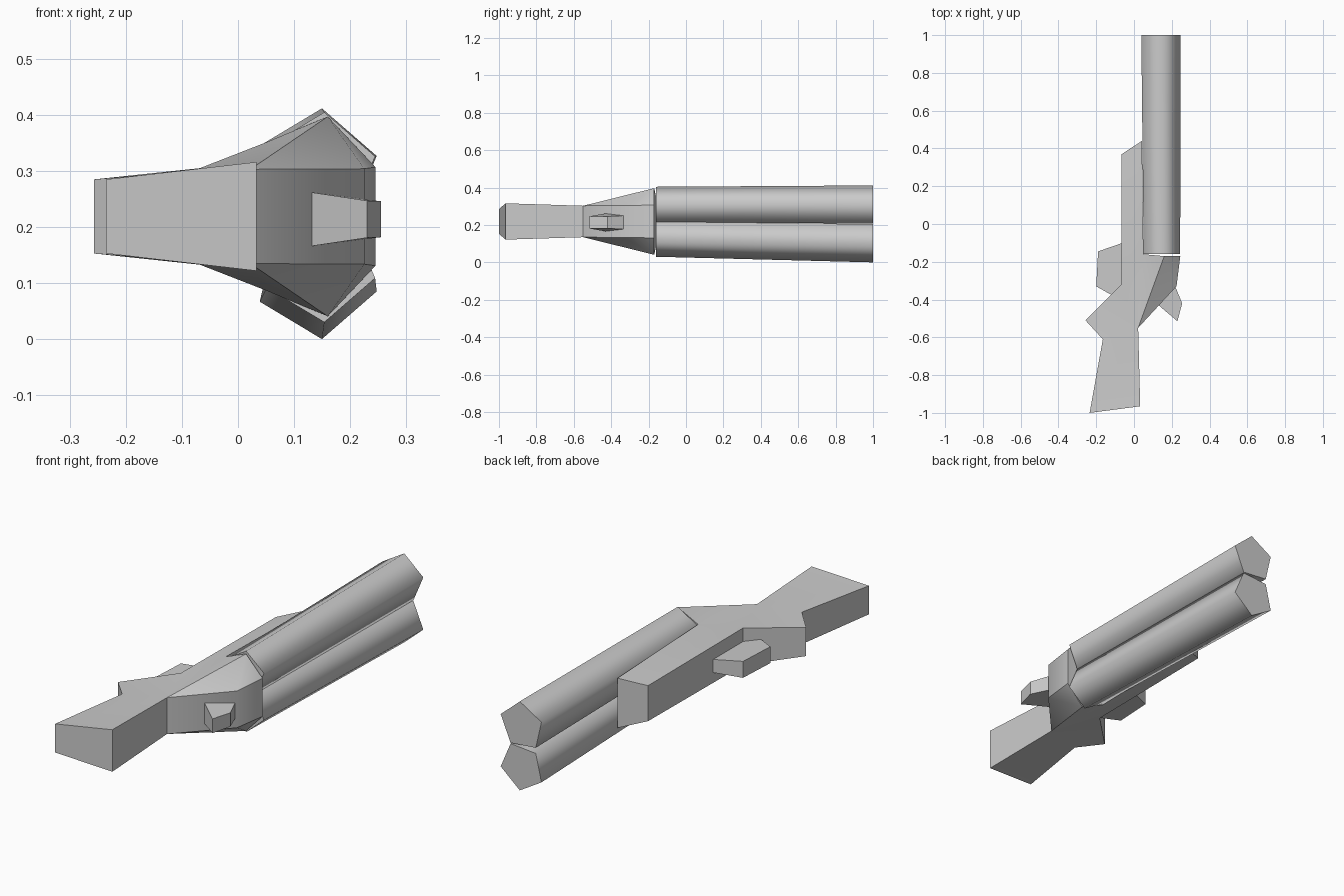
import bpy, bmesh, math

cube = bpy.data.objects.get("Cube")
if cube:
    bpy.data.objects.remove(cube, do_unlink=True)

grey = bpy.data.materials.new("plain grey")
grey.use_nodes = True
colour = (0.6, 0.6, 0.6, 1)
grey.diffuse_color = colour
grey.node_tree.nodes["Principled BSDF"].inputs["Base Color"].default_value = colour


def finish(name, bm, angle):
    bmesh.ops.recalc_face_normals(bm, faces=bm.faces)
    mesh = bpy.data.meshes.new(name)
    bm.to_mesh(mesh)
    bm.free()
    mesh.materials.append(grey)
    obj = bpy.data.objects.new(name, mesh)
    bpy.context.collection.objects.link(obj)
    bpy.ops.object.select_all(action="DESELECT")
    obj.select_set(True)
    bpy.context.view_layer.objects.active = obj
    bpy.ops.object.shade_smooth_by_angle(angle=math.radians(angle))
    return obj


def slab(name, outline, panels, mid, angle):
    """Symmetric slab: an outline of (x, y, half height), sides split into panels."""
    bm = bmesh.new()
    top, low = [[bm.verts.new((x, y, mid + s * h)) for x, y, h in outline.values()]
                for s in (1, -1)]
    keys = list(outline)
    for panel in panels:
        for side in (top, low):
            bm.faces.new([side[keys.index(k)] for k in panel])
    for i in range(len(keys)):
        bm.faces.new((top[i - 1], top[i], low[i], low[i - 1]))
    return finish(name, bm, angle)


def barrel(name, up, start, end):
    """Five-sided tube between two (y, centre x, centre z, radius) sections."""
    bm = bmesh.new()
    rings = []
    for y, cx, cz, r in (start, end):
        angles = [math.radians(85 + 72 * i) for i in range(5)]
        rings.append([bm.verts.new((cx + r * math.cos(a), y, cz + up * r * math.sin(a)))
                      for a in angles])
        bm.faces.new(rings[-1])
    for i in range(5):
        bm.faces.new((rings[0][i - 1], rings[0][i], rings[1][i], rings[1][i - 1]))
    return finish(name, bm, 80)


# Stock, grip, receiver and fore-end in one carved body
body = {
    "A": (-0.235, -1.0, 0.066), "B": (0.033, -0.965, 0.097),   # butt
    "D": (0.022, -0.55, 0.084), "H": (0.225, -0.33, 0.085),    # back of receiver
    "I": (0.245, -0.17, 0.088), "G": (0.16, -0.17, 0.178),     # receiver mouth
    "M": (0.05, -0.16, 0.132), "K": (0.042, 0.44, 0.115),      # fore-end, barrel side
    "J": (-0.065, 0.37, 0.082), "F": (-0.068, -0.32, 0.086),   # fore-end, outer side
    "E": (-0.257, -0.51, 0.066), "C": (-0.165, -0.61, 0.074),  # grip spur
}
slab("body", body, ("ABDC", "CDF", "CFE", "DHG", "HIG", "DGM", "DMF", "FMKJ"), 0.219, 40)

# Trigger guard
guard = {"A": (-0.06, -0.10, 0.03), "B": (-0.19, -0.145, 0.038), "C": (-0.2, -0.33, 0.038),
         "D": (-0.12, -0.375, 0.034), "E": (-0.06, -0.32, 0.03)}
slab("trigger_guard", guard, ("ABCDE",), 0.212, 30)

# Hammer
hammer = {"A": (0.13, -0.43, 0.048), "B": (0.23, -0.515, 0.033),
          "C": (0.255, -0.42, 0.032), "D": (0.22, -0.335, 0.036)}
slab("hammer", hammer, ("ABD", "BCD"), 0.214, 30)

# Twin barrels
barrel("upper_barrel", 1, (-0.16, 0.145, 0.303, 0.102), (1.0, 0.14, 0.302, 0.11))
barrel("lower_barrel", -1, (-0.16, 0.145, 0.132, 0.102), (1.0, 0.14, 0.11, 0.11))
